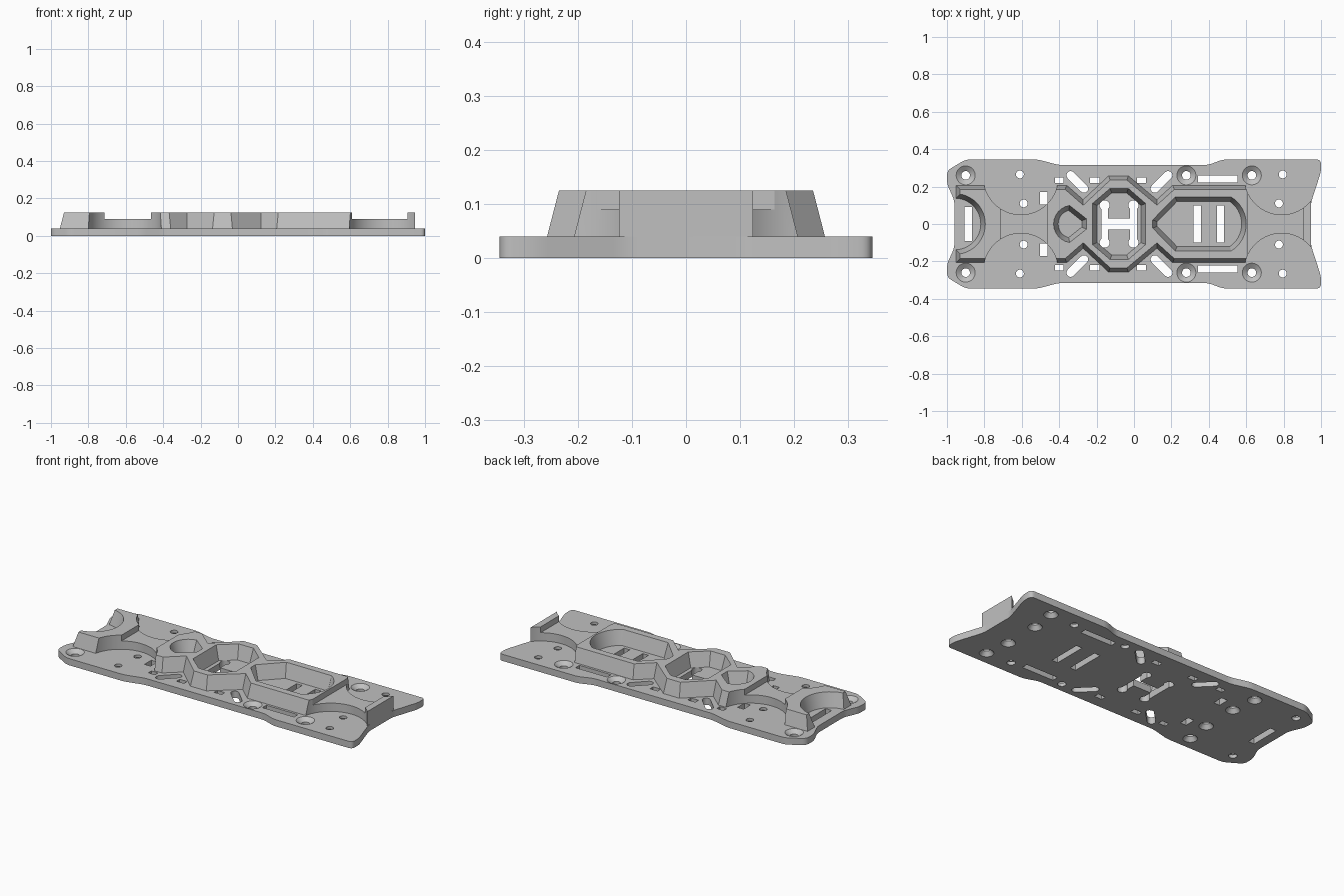
import bpy
import math
from mathutils import Vector

if "Cube" in bpy.data.objects:
    bpy.data.objects.remove(bpy.data.objects["Cube"], do_unlink=True)

grey = bpy.data.materials.new("matte grey")
grey.use_nodes = True
grey.diffuse_color = (0.53, 0.53, 0.53, 1)
grey.node_tree.nodes["Principled BSDF"].inputs["Base Color"].default_value = (0.53, 0.53, 0.53, 1)

PLATE, TOP, SADDLE = 0.04, 0.125, 0.09


def loft(name, low, z0, high, z1):
    """Solid between two matching outlines."""
    n = len(low)
    verts = [(x, y, z0) for x, y in low] + [(x, y, z1) for x, y in high]
    faces = [list(range(n))[::-1], list(range(n, 2 * n))]
    faces += [(i, (i + 1) % n, n + (i + 1) % n, n + i) for i in range(n)]
    mesh = bpy.data.meshes.new(name)
    mesh.from_pydata(verts, [], faces)
    mesh.materials.append(grey)
    obj = bpy.data.objects.new(name, mesh)
    bpy.context.collection.objects.link(obj)
    return obj


def inset(pts, d):
    """Move every edge of a counter-clockwise outline inward by d."""
    out = []
    for i, p in enumerate(pts):
        p, a, b = Vector(p), Vector(pts[i - 1]), Vector(pts[(i + 1) % len(pts)])
        u, v = (p - a).normalized(), (b - p).normalized()
        n1, n2 = Vector((-u.y, u.x)), Vector((-v.y, v.x))
        out.append(tuple(p + (n1 + n2) * d / (1 + n1.dot(n2))))
    return out


def mirrored(upper):
    """Close an upper-half outline (listed right to left) below y = 0."""
    return upper + [(x, -y) for x, y in reversed(upper)]


def rounded(pts, r, steps=6):
    out = []
    for i, p in enumerate(pts):
        p, a, b = Vector(p), Vector(pts[i - 1]), Vector(pts[(i + 1) % len(pts)])
        s, e = p + (a - p).normalized() * r, p + (b - p).normalized() * r
        for k in range(steps + 1):
            t = k / steps
            out.append(tuple(s * (1 - t) ** 2 + p * 2 * t * (1 - t) + e * t * t))
    return out


def arc(cx, cy, r, a0, a1, n):
    return [(cx + r * math.cos(math.radians(a0 + (a1 - a0) * i / n)),
             cy + r * math.sin(math.radians(a0 + (a1 - a0) * i / n))) for i in range(n + 1)]


def circle(cx, cy, r, n=32):
    return arc(cx, cy, r, 0, 360, n)[:-1]


def rect(cx, cy, w, h):
    return [(cx + sx * w / 2, cy + sy * h / 2) for sx, sy in ((-1, -1), (1, -1), (1, 1), (-1, 1))]


def stadium(cx, cy, length, width, angle):
    a, h = math.radians(angle), (length - width) / 2
    dx, dy = h * math.cos(a), h * math.sin(a)
    return (arc(cx + dx, cy + dy, width / 2, angle - 90, angle + 90, 10)
            + arc(cx - dx, cy - dy, width / 2, angle + 90, angle + 270, 10))


def through(pts):
    return loft("cutter", pts, -0.1, pts, 0.3)


def pocket(pts):
    """Cutter with sloping walls, sized at the top face."""
    return loft("cutter", inset(pts, 0.027), PLATE - 0.01, inset(pts, -0.007), TOP + 0.025)


def cut(obj, cutters):
    for c in cutters:
        c.hide_render = True
        mod = obj.modifiers.new("cut", "BOOLEAN")
        mod.operation, mod.solver, mod.object = "DIFFERENCE", "EXACT", c
    bpy.context.view_layer.update()
    graph = bpy.context.evaluated_depsgraph_get()
    mesh = bpy.data.meshes.new_from_object(obj.evaluated_get(graph))
    obj.modifiers.clear()
    obj.data = mesh
    for c in cutters:
        bpy.data.objects.remove(c, do_unlink=True)


# Base plate
plate_outline = mirrored([(0.945, 0.11), (1.0, 0.28), (1.0, 0.345), (0.475, 0.345),
                          (0.395, 0.315), (-0.4, 0.315), (-0.515, 0.345), (-0.9, 0.345),
                          (-1.0, 0.285), (-1.0, 0.215), (-0.96, 0.125)])
plate_outline = rounded(plate_outline, 0.026)
plate = loft("base_plate", plate_outline, 0, plate_outline, PLATE)

# Plate openings on the centre line: strap slots and the H-shaped opening
cutters = [through(rect(-0.885, 0, 0.04, 0.18)), through(rect(0.338, 0, 0.038, 0.2)),
           through(rect(0.462, 0, 0.038, 0.2)), through(rect(-0.08, 0, 0.19, 0.058))]
for x in (-0.157, -0.003):
    cutters.append(through(stadium(x, 0, 0.2, 0.036, 90)))

# Plate openings repeated on both sides
for s in (-1, 1):
    for x in (-0.157, -0.003):
        cutters.append(through(circle(x, s * 0.1, 0.027, 20)))
    for x in (-0.9, 0.28, 0.63):  # screw holes sunk from above
        y = s * 0.26
        cutters.append(through(circle(x, y, 0.023)))
        cutters.append(loft("cutter", circle(x, y, 0.023), 0.02, circle(x, y, 0.055), PLATE + 0.003))
    for x, y in ((-0.61, 0.265), (-0.59, 0.11), (0.795, 0.265), (0.775, 0.11)):  # sunk from below
        cutters.append(through(circle(x, s * y, 0.021)))
        cutters.append(loft("cutter", circle(x, s * y, 0.042), -0.004, circle(x, s * y, 0.021), 0.024))
    for x, y, w, h in ((0.448, 0.24, 0.21, 0.037), (-0.4, 0.233, 0.045, 0.03),
                       (-0.21, 0.233, 0.05, 0.03), (0.04, 0.233, 0.05, 0.03),
                       (-0.482, 0.138, 0.04, 0.065)):
        cutters.append(through(rect(x, s * y, w, h)))
    cutters.append(through(stadium(-0.303, s * 0.225, 0.145, 0.045, -45 * s)))
    cutters.append(through(stadium(0.147, s * 0.225, 0.145, 0.045, 45 * s)))
cut(plate, cutters)

# Raised body with sloping outer walls
body_outline = mirrored([(0.98, 0.207), (0.207, 0.207), (0.122, 0.13), (-0.03, 0.257),
                         (-0.136, 0.257), (-0.272, 0.13), (-0.36, 0.207), (-0.952, 0.207)])
body = loft("raised_body", body_outline, PLATE, inset(body_outline, 0.022), TOP)

# Pockets in the body; the small one has few arc steps so its inset stays clean
small_pocket = [(-0.255, -0.028), (-0.255, 0.028)] + arc(-0.33, 0, 0.1, 98, 262, 12)
centre_pocket = mirrored([(0.062, 0.11), (-0.03, 0.19), (-0.128, 0.19), (-0.222, 0.11)])
long_pocket = arc(0.43, 0, 0.17, -58, 58, 16) + [(0.22, 0.145), (0.1, 0.022),
                                                 (0.1, -0.022), (0.22, -0.145)]
end_pocket = circle(-0.957, 0, 0.162, 48)
cutters = [pocket(p) for p in (small_pocket, centre_pocket, long_pocket, end_pocket)]

# Flush end, lowered saddles and round clearances
cutters.append(through(rect(1.045, 0, 0.2, 1)))
for x0, x1 in ((-0.715, -0.465), (0.61, 0.905)):
    strip = rect((x0 + x1) / 2, 0, x1 - x0, 1)
    cutters.append(loft("cutter", strip, SADDLE, strip, 0.3))
for x in (-0.605, 0.79):
    for s in (-1, 1):
        cutters.append(through(circle(x, s * 0.25, 0.2, 64)))
cut(body, cutters)

# Smooth the round walls, keep corners sharp
for obj in (plate, body):
    bpy.ops.object.select_all(action="DESELECT")
    obj.select_set(True)
    bpy.context.view_layer.objects.active = obj
    bpy.ops.object.shade_smooth_by_angle(angle=math.radians(25))
